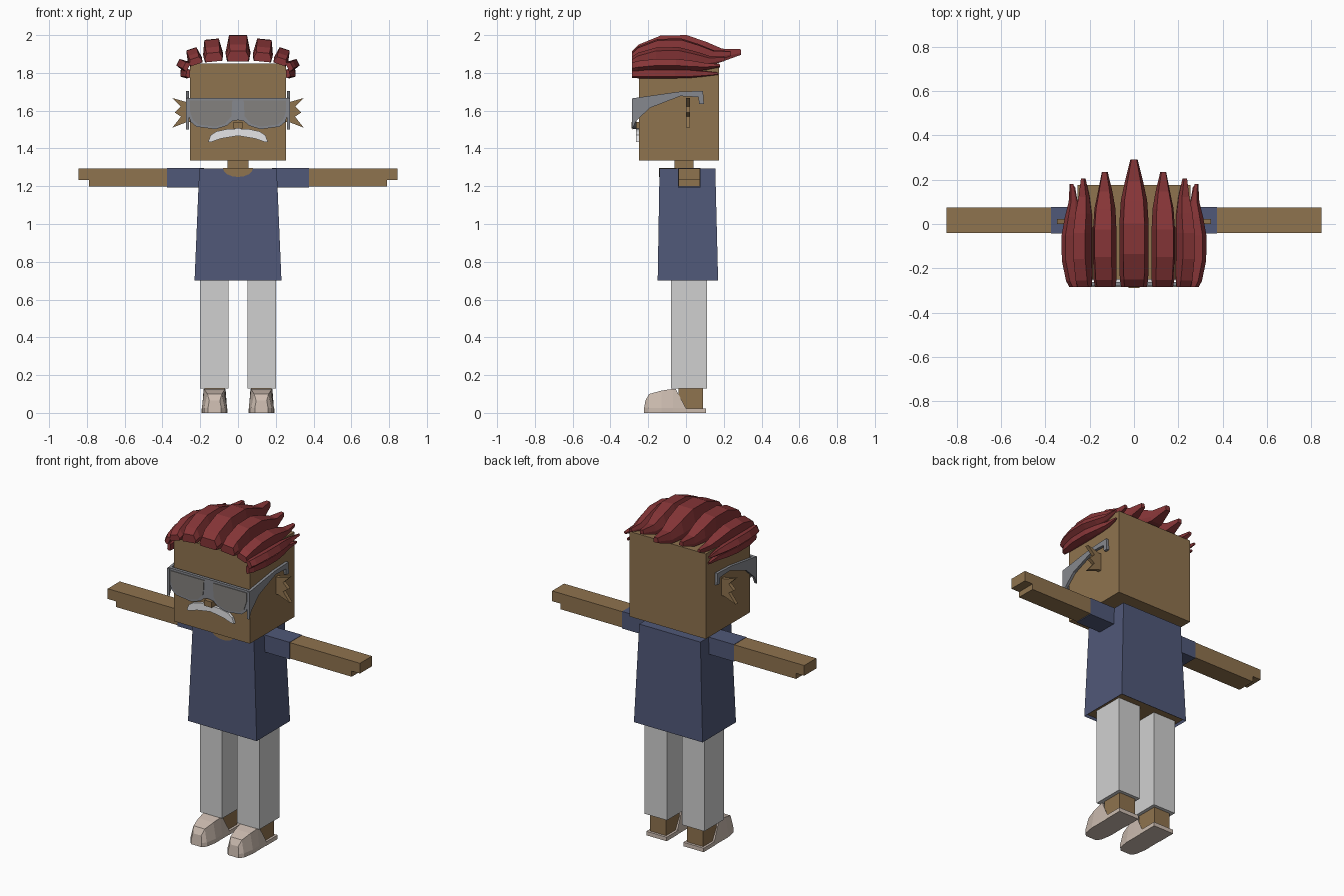
import bpy, bmesh, math
from mathutils import Vector

old = bpy.data.objects.get("Cube")
if old:
    bpy.data.objects.remove(old, do_unlink=True)


def material(name, srgb):
    m = bpy.data.materials.new(name)
    m.use_nodes = True
    col = [(c / 255 / 12.92 if c < 11 else ((c / 255 + 0.055) / 1.055) ** 2.4) for c in srgb] + [1]
    m.diffuse_color = col
    node = next(n for n in m.node_tree.nodes if n.type == 'BSDF_PRINCIPLED')
    node.inputs["Base Color"].default_value = col
    node.inputs["Roughness"].default_value = 0.8
    return m


SKIN = material("skin brown", (143, 115, 78))
SHIRT = material("shirt blue", (80, 88, 120))
CLOTH = material("trouser grey", (208, 208, 208))
SHOE = material("shoe beige", (204, 188, 176))
HAIR = material("hair red", (134, 53, 55))
FRAME = material("frame grey", (134, 136, 142))
LENS = material("lens grey", (132, 129, 126))
WHITE = material("moustache white", (232, 232, 234))


def loft(name, rings, mat):
    """Skin equal-sized rings of points and cap both ends."""
    bm = bmesh.new()
    loops = [[bm.verts.new(p) for p in ring] for ring in rings]
    n = len(loops[0])
    for a, b in zip(loops, loops[1:]):
        for i in range(n):
            j = (i + 1) % n
            bm.faces.new((a[i], a[j], b[j], b[i]))
    bm.faces.new(loops[0][::-1])
    bm.faces.new(loops[-1])
    bmesh.ops.recalc_face_normals(bm, faces=bm.faces)
    mesh = bpy.data.meshes.new(name)
    bm.to_mesh(mesh)
    bm.free()
    mesh.materials.append(mat)
    ob = bpy.data.objects.new(name, mesh)
    bpy.context.collection.objects.link(ob)
    return ob


def rect(x, y, z):
    return [(x[0], y[0], z), (x[1], y[0], z), (x[1], y[1], z), (x[0], y[1], z)]


def box(name, x, y, z, mat):
    return loft(name, [rect(x, y, z[0]), rect(x, y, z[1])], mat)


def plate_xz(name, pts, y0, y1, mat):
    return loft(name, [[(x, y, z) for x, z in pts] for y in (y0, y1)], mat)


def mirrored(half):
    """Complete an outline given from the centre line out on +x."""
    return half + [(-x, z) for x, z in reversed(half) if x > 0]


# Head and neck
box("head", (-0.255, 0.255), (-0.25, 0.175), (1.335, 1.85), SKIN)
box("neck", (-0.055, 0.055), (-0.06, 0.04), (1.25, 1.34), SKIN)
box("nose", (-0.025, 0.025), (-0.288, -0.25), (1.505, 1.54), SKIN)

# Shirt with a recessed skin-coloured underside
shirt = loft("shirt", [rect((-0.23, 0.23), (-0.15, 0.17), 0.70),
                       rect((-0.205, 0.205), (-0.14, 0.155), 1.295)], SHIRT)
shirt.data.materials.append(SKIN)
bm = bmesh.new()
bm.from_mesh(shirt.data)
under = [f for f in bm.faces if f.normal.z < -0.9]
bmesh.ops.inset_region(bm, faces=under, thickness=0.008)
for f in under:
    f.material_index = 1
    for v in f.verts:
        v.co.z += 0.015
bm.to_mesh(shirt.data)
bm.free()
arc = [(0.08 * math.cos(a), 1.297 - 0.048 * math.sin(a))
       for a in (math.pi * i / 8 for i in range(9))]
plate_xz("neckline", arc, -0.144, -0.05, SKIN)

# Moustache
tash = [(0, 1.505), (0.06, 1.502), (0.115, 1.49), (0.145, 1.47), (0.158, 1.435),
        (0.14, 1.435), (0.09, 1.452), (0, 1.467)]
plate_xz("moustache", mirrored(tash), -0.265, -0.249, WHITE)

# Glasses
visor = [(0, 1.668), (0.27, 1.668), (0.27, 1.6), (0.25, 1.54), (0.22, 1.515),
         (0.12, 1.502), (0.06, 1.52), (0.03, 1.545), (0, 1.55)]
plate_xz("visor_frame", mirrored(visor), -0.28, -0.262, FRAME)
lens = [(0.03, 1.655), (0.255, 1.655), (0.255, 1.6), (0.238, 1.55), (0.21, 1.527),
        (0.12, 1.515), (0.07, 1.53), (0.035, 1.57)]
temple = [(-0.285, 1.665), (-0.04, 1.7), (0.09, 1.705), (0.095, 1.635), (0.07, 1.635),
          (0.065, 1.672), (-0.03, 1.677), (-0.19, 1.615), (-0.265, 1.545), (-0.285, 1.5)]
ear = [(0.25, 1.645), (0.27, 1.645), (0.348, 1.667), (0.302, 1.622), (0.335, 1.59),
       (0.302, 1.568), (0.348, 1.51), (0.27, 1.54), (0.25, 1.54)]

# Shoe sections: y of sole, y of top, sole half width, top half width, top height
shoe = [(-0.222, -0.215, 0.035, 0.028, 0.065), (-0.2, -0.195, 0.055, 0.038, 0.1),
        (-0.13, -0.13, 0.067, 0.05, 0.118), (-0.07, -0.07, 0.066, 0.056, 0.127),
        (0.0, -0.055, 0.066, 0.058, 0.127)]

# Hair strand sections: share of length, inner lift, outer lift, width share
strand = [(0, 0, 0.055, 0.88), (0.06, 0, 0.09, 0.97), (0.26, 0, 0.137, 1),
          (0.5, 0, 0.14, 1), (0.68, 0, 0.105, 0.9), (0.83, 0, 0.068, 0.62),
          (1, 0.035, 0.065, 0.25)]


def hair(name, x, z, tilt, half, lift, tip):
    out = Vector((math.sin(tilt), 0, math.cos(tilt)))
    side = Vector((math.cos(tilt), 0, -math.sin(tilt)))
    rings = []
    for t, low, high, w in strand:
        base = Vector((x, -0.285 + t * (tip + 0.285), z))
        mid = low + (high - low) * 0.35
        shape = [(-0.88, low), (0.88, low), (1, mid), (0.72, high), (-0.72, high), (-1, mid)]
        rings.append([base + side * (u * w * half) + out * (v * lift) for u, v in shape])
    loft(name, rings, HAIR)


hair("hair_centre", 0, 1.86, 0, 0.066, 1, 0.29)

# Paired parts
for s, tag in ((1, "left"), (-1, "right")):
    def span(a, b):
        return sorted((s * a, s * b))

    plate_xz(tag + "_lens", [(s * x, z) for x, z in lens], -0.284, -0.275, LENS)
    loft(tag + "_temple", [[(s * x, y, z) for y, z in temple] for x in (0.259, 0.275)], FRAME)
    plate_xz(tag + "_ear", [(s * x, z) for x, z in ear], 0.0, 0.022, SKIN)

    box(tag + "_sleeve", span(0.18, 0.375), (-0.042, 0.077), (1.193, 1.296), SHIRT)
    arm = [(0.37, 1.294), (0.845, 1.294), (0.845, 1.232), (0.79, 1.232), (0.79, 1.198), (0.37, 1.198)]
    plate_xz(tag + "_arm", [(s * x, z) for x, z in arm], -0.04, 0.075, SKIN)

    box(tag + "_trouser_leg", span(0.05, 0.2), (-0.08, 0.11), (0.13, 0.72), CLOTH)
    box(tag + "_ankle", span(0.07, 0.178), (-0.04, 0.09), (0.02, 0.14), SKIN)
    c = s * 0.124
    box(tag + "_heel", (c - 0.068, c + 0.068), (-0.01, 0.105), (0, 0.024), SHOE)
    loft(tag + "_shoe", [[(c - b, y0, 0), (c - b, y0, 0.025), (c - w, y1, h),
                          (c + w, y1, h), (c + b, y0, 0.025), (c + b, y0, 0)]
                         for y0, y1, b, w, h in shoe], SHOE)

    hair(tag + "_hair_upper", s * 0.128, 1.86, s * 0.1, 0.053, 0.85, 0.235)
    hair(tag + "_hair_corner", s * 0.22, 1.845, s * 0.32, 0.039, 0.62, 0.205)
    hair(tag + "_hair_side", s * 0.262, 1.828, s * 1.1, 0.027, 0.45, 0.18)
    hair(tag + "_hair_low", s * 0.254, 1.795, s * 1.5, 0.025, 0.36, 0.17)
